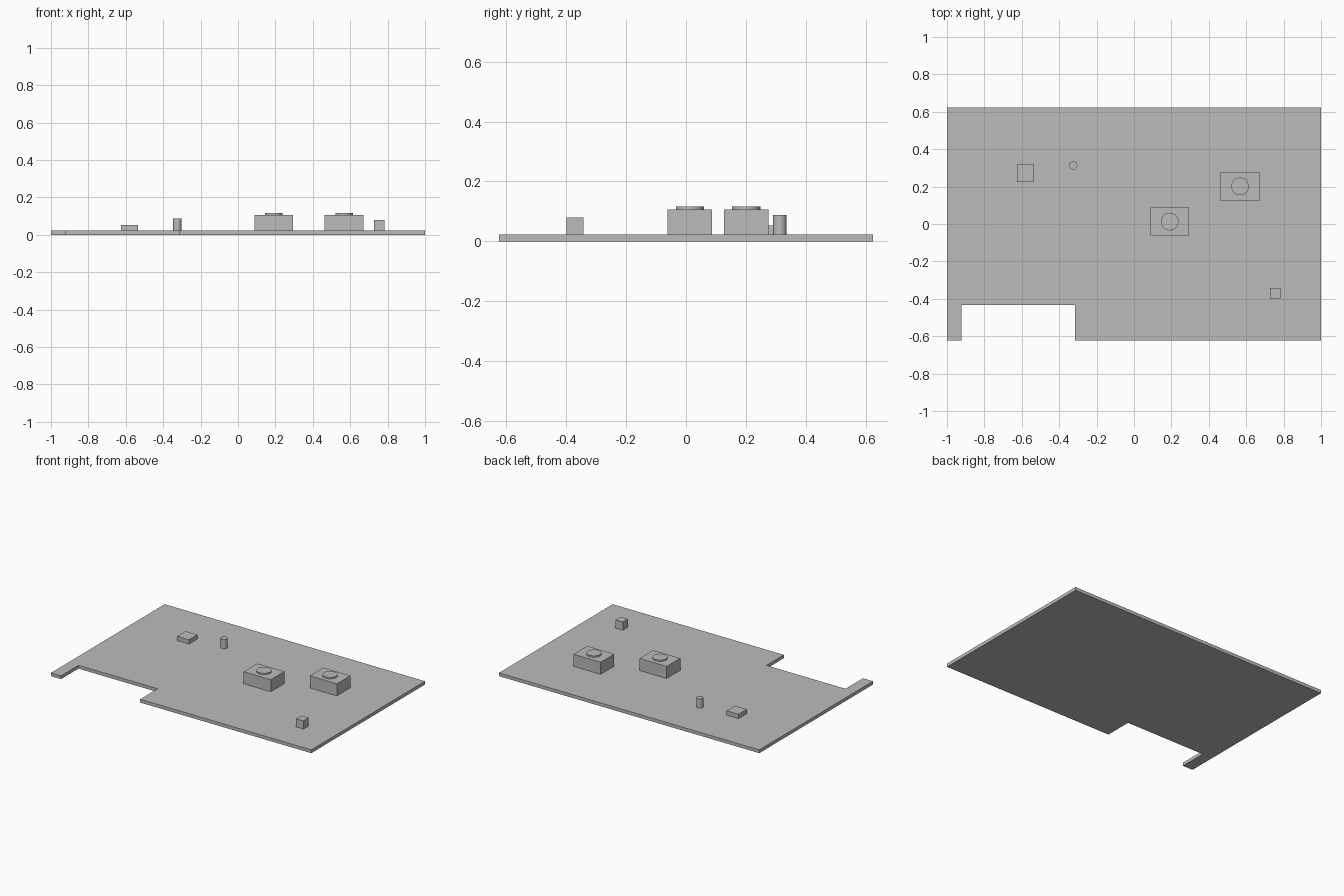
import bpy
import bmesh
import math

cube = bpy.data.objects.get("Cube")
if cube:
    bpy.data.objects.remove(cube, do_unlink=True)

# One grey for the whole board
grey = bpy.data.materials.new("plain grey")
grey.use_nodes = True
colour = (0.5, 0.5, 0.5, 1)
grey.diffuse_color = colour
grey.node_tree.nodes["Principled BSDF"].inputs["Base Color"].default_value = colour

BOARD_TOP = 0.023
BLOCK_TOP = 0.107


def extruded(name, outline, bottom, top, smooth=False):
    """Make a solid from a flat outline (anticlockwise from above)."""
    bm = bmesh.new()
    face = bm.faces.new([bm.verts.new((x, y, bottom)) for x, y in outline])
    raised = bmesh.ops.extrude_face_region(bm, geom=[face], use_keep_orig=True)
    verts = [g for g in raised["geom"] if isinstance(g, bmesh.types.BMVert)]
    bmesh.ops.translate(bm, verts=verts, vec=(0, 0, top - bottom))
    bmesh.ops.recalc_face_normals(bm, faces=bm.faces)
    mesh = bpy.data.meshes.new(name)
    bm.to_mesh(mesh)
    bm.free()
    mesh.materials.append(grey)
    obj = bpy.data.objects.new(name, mesh)
    bpy.context.collection.objects.link(obj)
    if smooth:
        bpy.ops.object.select_all(action="DESELECT")
        obj.select_set(True)
        bpy.context.view_layer.objects.active = obj
        bpy.ops.object.shade_smooth_by_angle(angle=math.radians(30))
    return obj


def box(name, x, y, width, depth, top):
    w, d = width / 2, depth / 2
    outline = [(x - w, y - d), (x + w, y - d), (x + w, y + d), (x - w, y + d)]
    return extruded(name, outline, BOARD_TOP, top)


def disc(name, x, y, radius, bottom, top, sides=48):
    angles = [math.tau * i / sides for i in range(sides)]
    outline = [(x + radius * math.cos(a), y + radius * math.sin(a)) for a in angles]
    return extruded(name, outline, bottom, top, smooth=True)


# Flat board with a notch in its front edge
X, Y = 1.0, 0.624
LEFT, RIGHT, BACK = -0.923, -0.315, -0.433
extruded("board", [(-X, -Y), (LEFT, -Y), (LEFT, BACK), (RIGHT, BACK),
                   (RIGHT, -Y), (X, -Y), (X, Y), (-X, Y)], 0, BOARD_TOP)

# Two large blocks, each with a round button on top
for side, x, y in (("inner", 0.191, 0.013), ("outer", 0.567, 0.201)):
    box(side + "_block", x, y, 0.208, 0.149, BLOCK_TOP)
    disc(side + "_button", x, y, 0.047, BLOCK_TOP, 0.117)

# Small parts
box("low_box", -0.58, 0.271, 0.092, 0.092, 0.053)
box("small_cube", 0.754, -0.371, 0.056, 0.056, 0.08)
disc("post", -0.325, 0.313, 0.022, BOARD_TOP, 0.088)
